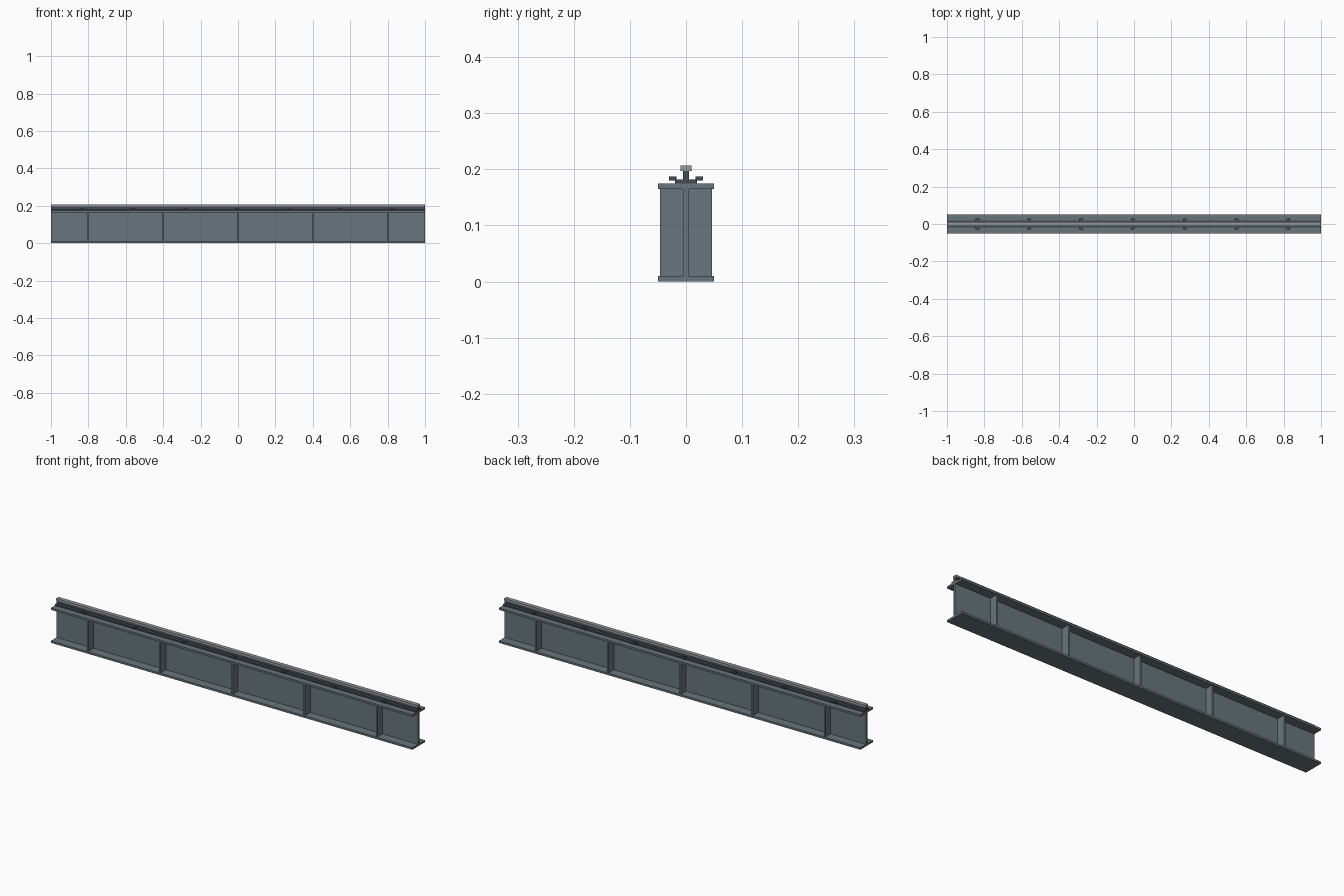
import bpy
import bmesh
from mathutils import Matrix, Vector

if "Cube" in bpy.data.objects:
    bpy.data.objects.remove(bpy.data.objects["Cube"])


def material(name, rgb):
    m = bpy.data.materials.new(name)
    m.diffuse_color = (*rgb, 1)
    m.use_nodes = True
    m.node_tree.nodes["Principled BSDF"].inputs["Base Color"].default_value = m.diffuse_color
    return m


STEEL = material("blue grey steel", (0.14, 0.18, 0.205))
DARK = material("dark rail steel", (0.06, 0.07, 0.085))
WORN = material("worn rail steel", (0.30, 0.32, 0.34))


def boxes(name, mat, items):
    """One object from boxes given as ((x0, x1), (y0, y1), (z0, z1))."""
    bm = bmesh.new()
    for spans in items:
        mid = Vector([(a + b) / 2 for a, b in spans])
        size = Vector([b - a for a, b in spans])
        bmesh.ops.create_cube(
            bm, size=1, matrix=Matrix.Translation(mid) @ Matrix.Diagonal(size).to_4x4())
    mesh = bpy.data.meshes.new(name)
    bm.to_mesh(mesh)
    bm.free()
    mesh.materials.append(mat)
    obj = bpy.data.objects.new(name, mesh)
    bpy.context.collection.objects.link(obj)


def beam(name, mat, half_width, z0, z1):
    boxes(name, mat, [((-1, 1), (-half_width, half_width), (z0, z1))])


# I-beam girder
beam("bottom_flange", STEEL, 0.05, 0, 0.01)
beam("girder_web", STEEL, 0.005, 0.01, 0.165)
beam("top_flange", STEEL, 0.05, 0.165, 0.175)

# Stiffener plates on both sides of the web
boxes("web_stiffeners", STEEL, [
    ((x - 0.004, x + 0.004), sorted((s * 0.005, s * 0.046)), (0.01, 0.165))
    for x in (-0.8, -0.4, 0, 0.4, 0.8) for s in (-1, 1)])

# Crane rail
beam("rail_base", DARK, 0.02, 0.175, 0.182)
beam("rail_web", DARK, 0.005, 0.182, 0.197)
beam("rail_head", WORN, 0.01, 0.197, 0.207)

# Clips holding down the rail base
boxes("rail_clips", DARK, [
    ((x - 0.01, x + 0.01), sorted((s * 0.017, s * 0.03)), (0.18, 0.187))
    for x in [-0.837 + 0.277 * i for i in range(7)] for s in (-1, 1)])
